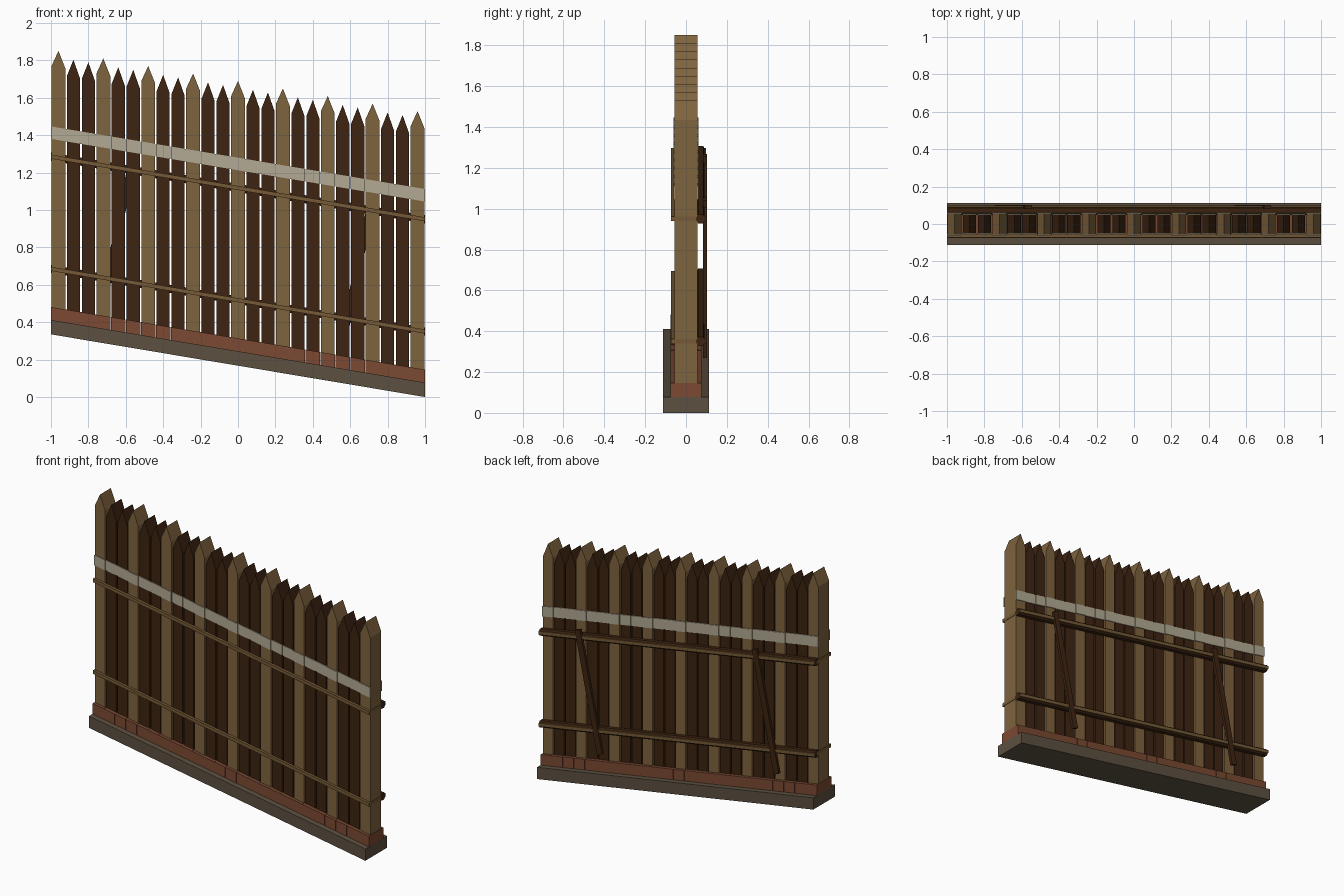
import bpy, bmesh, math
from mathutils import Vector, Matrix

if "Cube" in bpy.data.objects:
    bpy.data.objects.remove(bpy.data.objects["Cube"])

SLOPE = 0.1675          # the whole fence is sheared down a hill towards +x
PITCH = 0.08
COUNT = 25


def material(name, r, g, b):
    lin = lambda c: ((c / 255 + 0.055) / 1.055) ** 2.4
    m = bpy.data.materials.new(name)
    m.diffuse_color = (lin(r), lin(g), lin(b), 1)
    m.use_nodes = True
    m.node_tree.nodes["Principled BSDF"].inputs["Base Color"].default_value = m.diffuse_color
    return m


LIGHT = material("light_wood", 127, 99, 62)
DARK = material("dark_wood", 61, 36, 17)
STONE = material("base_stone", 92, 80, 64)
BRICK = material("red_brick", 124, 73, 50)
PAINT = material("pale_paint", 180, 170, 148)
ROPE = material("rope", 118, 90, 54)


def finish(bm, name, mat):
    """Shear the part along the slope and make it an object."""
    for v in bm.verts:
        v.co.z += SLOPE * (1 - v.co.x)
    bmesh.ops.recalc_face_normals(bm, faces=bm.faces)
    me = bpy.data.meshes.new(name)
    bm.to_mesh(me)
    bm.free()
    me.materials.append(mat)
    ob = bpy.data.objects.new(name, me)
    bpy.context.collection.objects.link(ob)
    return ob


def add_box(bm, x0, x1, y0, y1, z0, z1):
    m = Matrix.Translation(((x0 + x1) / 2, (y0 + y1) / 2, (z0 + z1) / 2))
    m = m @ Matrix.Diagonal((x1 - x0, y1 - y0, z1 - z0, 1))
    bmesh.ops.create_cube(bm, size=1, matrix=m)


def add_prism(bm, profile, y0, y1):
    """Extrude an (x, z) outline from y0 to y1."""
    face = bm.faces.new([bm.verts.new((x, y0, z)) for x, z in profile])
    res = bmesh.ops.extrude_face_region(bm, geom=[face])
    for v in res["geom"]:
        if isinstance(v, bmesh.types.BMVert):
            v.co.y = y1


# Stone footing
bm = bmesh.new()
add_box(bm, -1, 1, -0.112, 0.112, 0, 0.077)
finish(bm, "footing", STONE)

# Brick course
bm = bmesh.new()
for i in range(COUNT):
    x = -0.96 + PITCH * i
    add_box(bm, x - 0.0395, x + 0.0395, -0.075, 0.075, 0.07, 0.146)
finish(bm, "brick_course", BRICK)

# Pointed pales: every third is a lighter, taller post
posts, pales, band = bmesh.new(), bmesh.new(), bmesh.new()
for i in range(COUNT):
    x = -0.96 + PITCH * i
    is_post = i % 3 == 0
    w, d, shoulder, tip = (0.037, 0.056, 1.435, 1.522) if is_post else (0.035, 0.052, 1.395, 1.488)
    outline = [(x - w, 0.1), (x + w, 0.1), (x + w, shoulder), (x, tip), (x - w, shoulder)]
    add_prism(posts if is_post else pales, outline, -d, d)
    # painted stripe on both faces
    for s in (-1, 1):
        y = sorted((s * d, s * (d + 0.005)))
        add_box(band, x - 0.0395, x + 0.0395, y[0], y[1], 1.045, 1.112)
finish(posts, "light_posts", LIGHT)
finish(pales, "dark_pales", DARK)
finish(band, "painted_stripe", PAINT)

# Back rails with a rope looped round the whole fence
for name, z in (("lower", 0.35), ("upper", 0.95)):
    bm = bmesh.new()
    m = Matrix.Translation((0, 0.072, z)) @ Matrix.Rotation(math.pi / 2, 4, 'Y')
    bmesh.ops.create_cone(bm, cap_ends=True, segments=6, radius1=0.025, radius2=0.025,
                          depth=2.0, matrix=m)
    finish(bm, name + "_rail", DARK)

    bm = bmesh.new()
    h = 0.011
    add_box(bm, -1, 1, -0.073, -0.056, z - h, z + h)
    add_box(bm, -1, 1, 0.083, 0.098, z - h, z + h)
    for s in (-1, 1):
        x = sorted((s * 0.99, s))
        add_box(bm, x[0], x[1], -0.073, 0.098, z - h, z + h)
    finish(bm, name + "_rope", ROPE)

# Diagonal braces on the back
bm = bmesh.new()
for xa, xb in ((-0.725, -0.565), (0.555, 0.715)):
    a, b = Vector((xa, 0.2)), Vector((xb, 1.0))
    along = (b - a).normalized()
    side = Vector((along.y, -along.x)) * 0.019
    add_prism(bm, [a - side, a + side, b + side, b - side], 0.084, 0.102)
finish(bm, "diagonal_braces", DARK)
